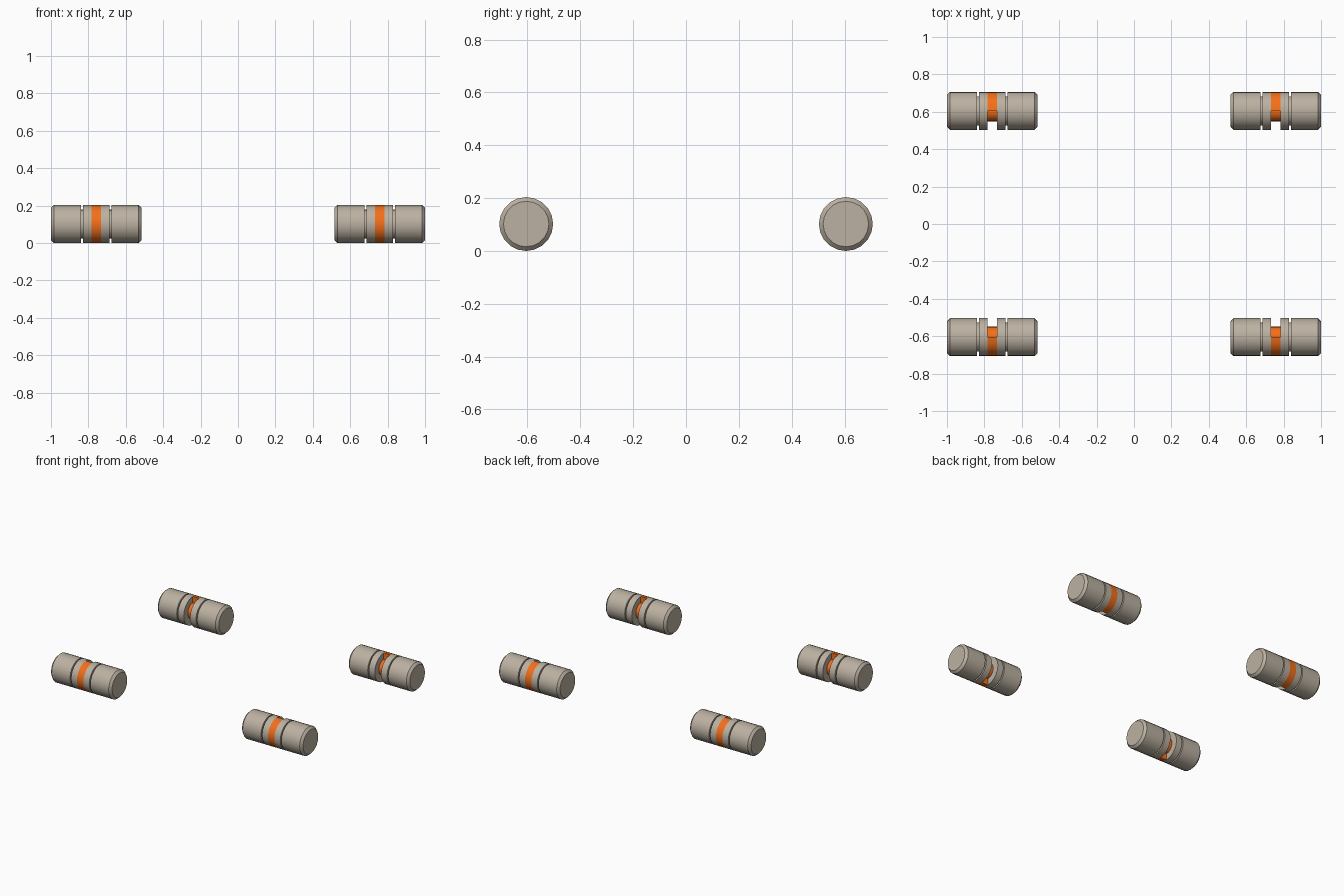
import bpy, bmesh, math

if "Cube" in bpy.data.objects:
    bpy.data.objects.remove(bpy.data.objects["Cube"])

SIDES = 20
R = 0.102            # outer radius
HALF = 0.242         # half length of one roller
BAND = 0.025         # half width of the coloured band
CX, CY, CZ = 0.758, 0.605, 0.102


def material(name, rgb):
    m = bpy.data.materials.new(name)
    m.diffuse_color = (*rgb, 1)
    m.use_nodes = True
    m.node_tree.nodes["Principled BSDF"].inputs["Base Color"].default_value = m.diffuse_color
    return m


TAN = material("warm_grey", (0.50, 0.44, 0.36))
ORANGE = material("orange", (0.90, 0.16, 0.01))


def finish(bm, name, mat, loc):
    bmesh.ops.remove_doubles(bm, verts=bm.verts, dist=1e-5)
    bmesh.ops.recalc_face_normals(bm, faces=bm.faces)
    me = bpy.data.meshes.new(name)
    bm.to_mesh(me)
    bm.free()
    me.materials.append(mat)
    ob = bpy.data.objects.new(name, me)
    ob.location = loc
    bpy.context.collection.objects.link(ob)
    bpy.ops.object.select_all(action='DESELECT')
    ob.select_set(True)
    bpy.context.view_layer.objects.active = ob
    bpy.ops.object.shade_smooth_by_angle(angle=math.radians(30))
    return ob


def lathe(name, profile, mat, loc):
    """Turn (x, radius) points around the x axis and cap both ends."""
    bm = bmesh.new()
    rings = []
    for x, r in profile:
        rings.append([bm.verts.new((x, r * math.cos(a), r * math.sin(a)))
                      for a in (2 * math.pi * i / SIDES for i in range(SIDES))])
    for p, q in zip(rings, rings[1:]):
        for i in range(SIDES):
            j = (i + 1) % SIDES
            bm.faces.new((p[i], p[j], q[j], q[i]))
    bm.faces.new(rings[0])
    bm.faces.new(rings[-1])
    return finish(bm, name, mat, loc)


def half_disc(name, side, mat, loc):
    """Half cylinder whose round side faces outward along y."""
    bm = bmesh.new()
    ends = []
    for x in (-BAND, BAND):
        ends.append([bm.verts.new((x, side * R * math.cos(a), R * math.sin(a)))
                     for a in (math.pi * (i / (SIDES // 2) - 0.5)
                               for i in range(SIDES // 2 + 1))])
    n = len(ends[0])
    for i in range(n):
        j = (i + 1) % n
        bm.faces.new((ends[0][i], ends[0][j], ends[1][j], ends[1][i]))
    bm.faces.new(ends[0])
    bm.faces.new(ends[1])
    return finish(bm, name, mat, loc)


# Sleeve profile: inner wall, thin groove, chamfered outer end
SLEEVE = [(BAND, R), (0.072, R), (0.072, R - 0.024), (0.081, R - 0.024),
          (0.081, R), (HALF - 0.016, R), (HALF, R - 0.016)]

for sx, xname in ((-1, "left"), (1, "right")):
    for sy, yname in ((-1, "front"), (1, "back")):
        loc = (sx * CX, sy * CY, CZ)
        tag = f"{yname}_{xname}"
        # Two grey sleeves per roller
        for d, end in ((-1, "a"), (1, "b")):
            lathe(f"sleeve_{end}_{tag}", [(d * x, r) for x, r in SLEEVE], TAN, loc)
        # Orange core, exposed on the inward side
        lathe(f"core_{tag}", [(-BAND, 0.056), (BAND, 0.056)], ORANGE, loc)
        # Orange half band on the outward side
        half_disc(f"band_{tag}", sy, ORANGE, loc)
